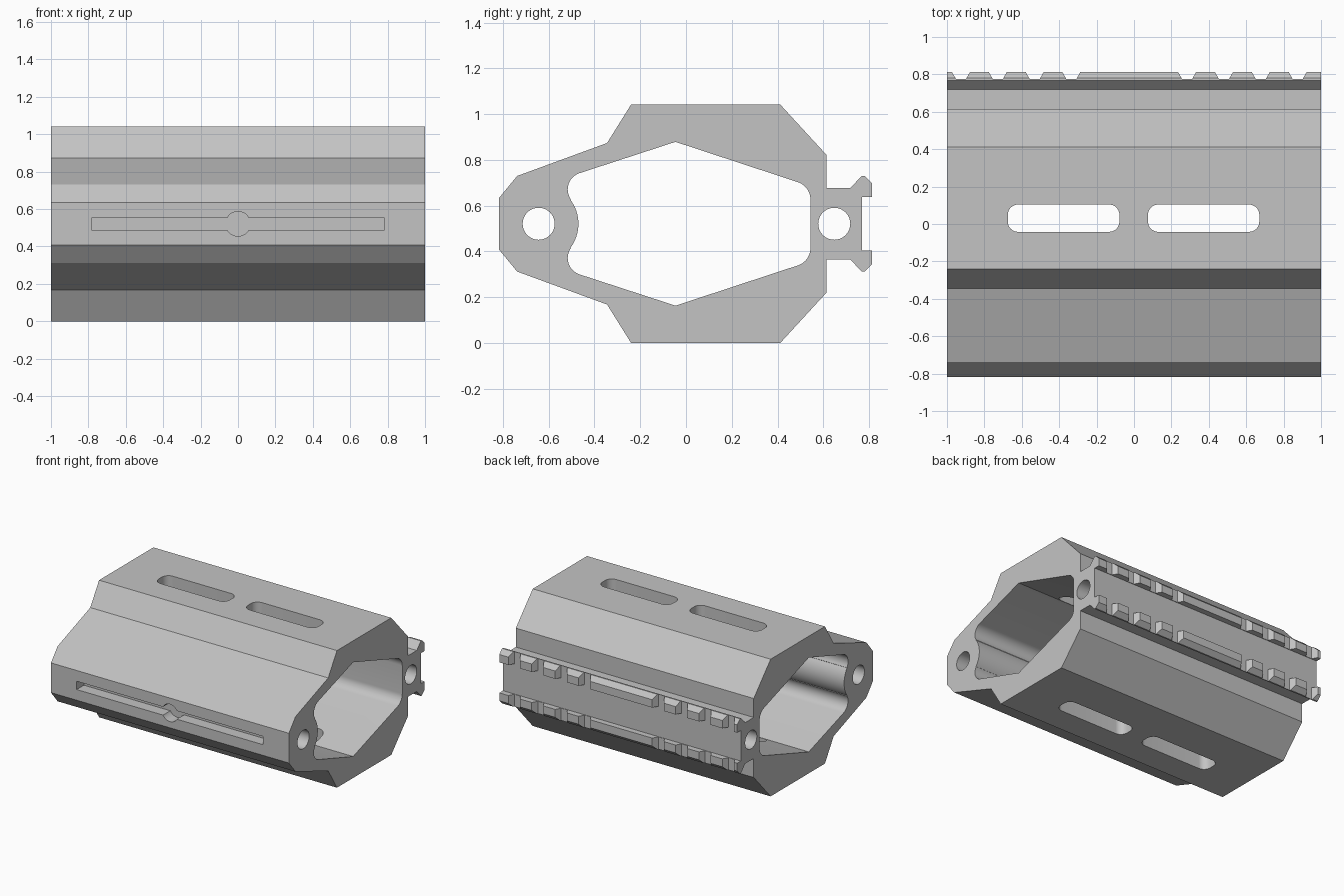
import bpy, bmesh
from math import sin, cos, radians

old = bpy.data.objects.get("Cube")
if old:
    bpy.data.objects.remove(old, do_unlink=True)

MID = 0.521  # height of the horizontal symmetry plane

grey = bpy.data.materials.new("light grey metal")
grey.use_nodes = True
COLOR = (0.55, 0.55, 0.55, 1)
grey.diffuse_color = COLOR
grey.node_tree.nodes["Principled BSDF"].inputs["Base Color"].default_value = COLOR


def prism(name, pts, axis, lo, hi):
    """Extrude a 2D outline along an axis from lo to hi."""
    place = {"X": lambda a, b, t: (t, a, b),
             "Y": lambda a, b, t: (a, t, b),
             "Z": lambda a, b, t: (a, b, t)}[axis]
    bm = bmesh.new()
    ends = [[bm.verts.new(place(a, b, t)) for a, b in pts] for t in (lo, hi)]
    n = len(pts)
    for ring in ends:
        bm.faces.new(ring)
    for i in range(n):
        j = (i + 1) % n
        bm.faces.new((ends[0][i], ends[0][j], ends[1][j], ends[1][i]))
    bmesh.ops.recalc_face_normals(bm, faces=bm.faces)
    mesh = bpy.data.meshes.new(name)
    bm.to_mesh(mesh)
    bm.free()
    mesh.materials.append(grey)
    ob = bpy.data.objects.new(name, mesh)
    bpy.context.collection.objects.link(ob)
    return ob


def arc(cx, cy, r, start, end, steps):
    angles = [radians(start + (end - start) * i / steps) for i in range(steps + 1)]
    return [(cx + r * cos(a), cy + r * sin(a)) for a in angles]


def circle(cx, cy, r, steps=40):
    return arc(cx, cy, r, 0, 360, steps)[:-1]


def mirrored(upper):
    """Close an upper half outline (heights above MID) with its reflection."""
    return ([(y, MID + h) for y, h in upper]
            + [(y, MID - h) for y, h in reversed(upper) if h > 1e-4])


def rounded_box(x0, x1, y0, y1, r):
    return (arc(x1 - r, y1 - r, r, 0, 90, 8) + arc(x0 + r, y1 - r, r, 90, 180, 8)
            + arc(x0 + r, y0 + r, r, 180, 270, 8) + arc(x1 - r, y0 + r, r, 270, 360, 8))


def cut(target, cutter):
    cutter.hide_render = True
    mod = target.modifiers.new("cut", "BOOLEAN")
    mod.operation, mod.solver, mod.object = "DIFFERENCE", "EXACT", cutter
    bpy.context.view_layer.objects.active = target
    bpy.ops.object.modifier_apply(modifier=mod.name)
    bpy.data.objects.remove(cutter, do_unlink=True)


# Handguard shell with the accessory rail on its back
outline = mirrored([(-0.817, 0.113), (-0.738, 0.209), (-0.345, 0.353), (-0.24, 0.521),
                    (0.412, 0.521), (0.615, 0.30), (0.615, 0.156), (0.718, 0.156),
                    (0.768, 0.209), (0.78, 0.209), (0.814, 0.176), (0.814, 0.116),
                    (0.77, 0.116)])
shell = prism("handguard_shell", outline, "X", -1, 1)

# Main bore, with a bulge left around the front bolt hole
bulge = arc(-0.644, 0, 0.174, 0, 37, 8)
pocket = arc(-0.442, 0.15, 0.075, 215, 109, 12)
corner = arc(0.464, 0.106, 0.08, 72, 0, 10)
bore = mirrored(bulge + pocket + [(-0.046, 0.358)] + corner)
cut(shell, prism("bore_cutter", bore, "X", -1.2, 1.2))

# Lengthwise bolt holes
for y in (-0.644, 0.648):
    cut(shell, prism("bolt_cutter", circle(y, MID, 0.07), "X", -1.2, 1.2))

# Cooling slots through the top and bottom
for x0, x1 in ((-0.675, -0.078), (0.075, 0.67)):
    slot = rounded_box(x0, x1, -0.042, 0.104, 0.055)
    cut(shell, prism("slot_cutter", slot, "Z", -0.2, 1.3))

# Front groove with a round recess in its middle
groove = [(-0.784, 0.489), (0.784, 0.489), (0.784, 0.552), (-0.784, 0.552)]
cut(shell, prism("groove_cutter", groove, "Y", -0.9, -0.73))
cut(shell, prism("recess_cutter", circle(0, MID, 0.066), "Y", -0.9, -0.73))

# Tapered notches that split the rail lips into teeth
for x in (-0.925, -0.728, -0.531, -0.335, 0.284, 0.481, 0.678, 0.875):
    notch = [(x - 0.026, 0.774), (x + 0.026, 0.774), (x + 0.07, 0.85), (x - 0.07, 0.85)]
    cut(shell, prism("notch_cutter", notch, "Z", 0.1, 0.95))

# Smooth the round holes, keep the flats crisp
bpy.ops.object.select_all(action="DESELECT")
shell.select_set(True)
bpy.context.view_layer.objects.active = shell
bpy.ops.object.shade_smooth_by_angle(angle=radians(15))
